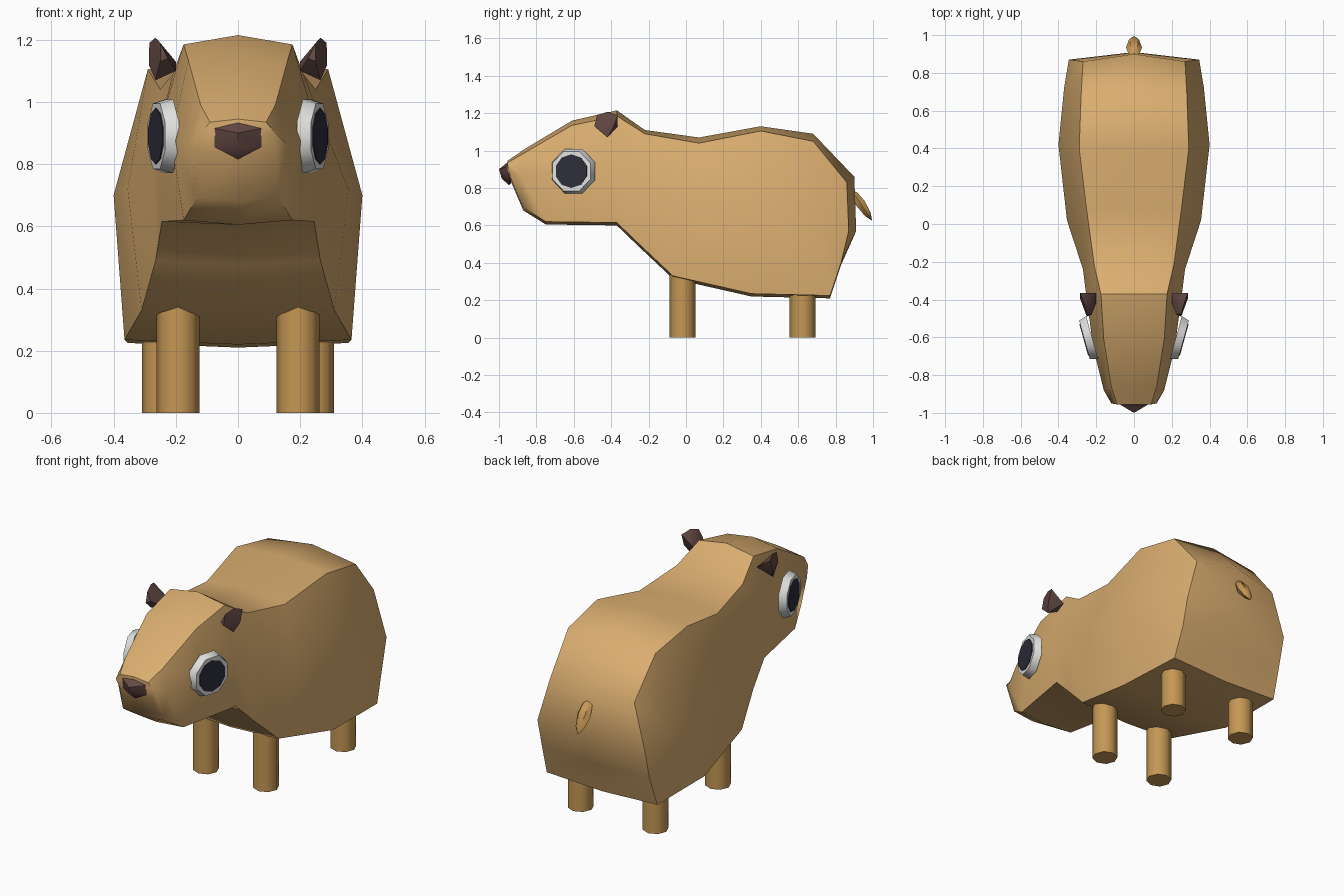
import bpy, bmesh, math
from mathutils import Vector, Matrix

cube = bpy.data.objects.get("Cube")
if cube:
    bpy.data.objects.remove(cube, do_unlink=True)


def material(name, rgb):
    m = bpy.data.materials.new(name)
    m.use_nodes = True
    m.diffuse_color = (*rgb, 1)
    bsdf = next(n for n in m.node_tree.nodes if n.type == 'BSDF_PRINCIPLED')
    bsdf.inputs["Base Color"].default_value = (*rgb, 1)
    bsdf.inputs["Roughness"].default_value = 0.8
    return m


FUR = material("tan fur", (0.70, 0.42, 0.16))
LIMB = material("golden brown limbs", (0.56, 0.31, 0.09))
DARK = material("dark brown skin", (0.13, 0.068, 0.06))
WHITE = material("eye white", (0.74, 0.74, 0.73))
IRIS = material("dark iris", (0.027, 0.027, 0.045))


def finish(bm, name, mat, angle=40):
    bmesh.ops.recalc_face_normals(bm, faces=bm.faces)
    me = bpy.data.meshes.new(name)
    bm.to_mesh(me)
    bm.free()
    me.materials.append(mat)
    ob = bpy.data.objects.new(name, me)
    bpy.context.scene.collection.objects.link(ob)
    bpy.ops.object.select_all(action='DESELECT')
    ob.select_set(True)
    bpy.context.view_layer.objects.active = ob
    bpy.ops.object.shade_smooth_by_angle(angle=math.radians(angle))
    return ob


def loft(rings, start, end):
    """Join closed rings of points and fan both ends to a point."""
    bm = bmesh.new()
    vs = [[bm.verts.new(p) for p in r] for r in rings]
    n = len(vs[0])
    for a, b in zip(vs, vs[1:]):
        for i in range(n):
            bm.faces.new((a[i], a[(i + 1) % n], b[(i + 1) % n], b[i]))
    for ring, tip in ((vs[0], start), (vs[-1], end)):
        t = bm.verts.new(tip)
        for i in range(n):
            bm.faces.new((ring[i], ring[(i + 1) % n], t))
    return bm


def hull(name, points, mat, angle):
    bm = bmesh.new()
    for p in points:
        bm.verts.new(p)
    res = bmesh.ops.convex_hull(bm, input=bm.verts)
    junk = {g for g in res["geom_interior"] if isinstance(g, bmesh.types.BMVert)}
    bmesh.ops.delete(bm, geom=list(junk), context='VERTS')
    return finish(bm, name, mat, angle)


def cylinder(name, r1, r2, depth, sides, matrix, mat, turn=0):
    bm = bmesh.new()
    bmesh.ops.create_cone(bm, cap_ends=True, segments=sides, radius1=r1,
                          radius2=r2, depth=depth,
                          matrix=matrix @ Matrix.Rotation(turn, 4, 'Z'))
    return finish(bm, name, mat, 50)


# Body and head: top (y, z), shoulder (x, drop), side (x, y, z), belly (x, y, z)
sections = [
    ((-0.955, 0.945), (0.09, 0.01), (0.12, -0.95, 0.90), (0.105, -0.93, 0.82)),
    ((-0.86, 1.01), (0.12, 0.02), (0.16, -0.88, 0.86), (0.13, -0.87, 0.68)),
    ((-0.61, 1.16), (0.16, 0.025), (0.215, -0.66, 0.88), (0.175, -0.75, 0.605)),
    ((-0.37, 1.215), (0.175, 0.03), (0.25, -0.40, 0.93), (0.245, -0.37, 0.60)),
    ((-0.22, 1.11), (0.21, 0.02), (0.27, -0.24, 0.82), (0.265, -0.24, 0.475)),
    ((0.07, 1.07), (0.25, 0.03), (0.355, 0.02, 0.72), (0.31, -0.07, 0.315)),
    ((0.40, 1.13), (0.29, 0.025), (0.40, 0.42, 0.70), (0.365, 0.35, 0.22)),
    ((0.68, 1.09), (0.28, 0.04), (0.37, 0.72, 0.66), (0.355, 0.77, 0.21)),
    ((0.90, 0.86), (0.27, 0.03), (0.345, 0.87, 0.57), (0.345, 0.83, 0.39)),
]
rings = []
for i, ((ty, tz), (sx, drop), (mx, my, mz), (bx, by, bz)) in enumerate(sections):
    sy = ty - 0.04 if i == len(sections) - 1 else ty
    half = [(sx, sy, tz - drop), (mx, my, mz), (bx, by, bz + 0.015)]
    rings.append([(0, ty, tz)] + half + [(0, by, bz)]
                 + [(-x, y, z) for x, y, z in reversed(half)])
finish(loft(rings, (0, -0.96, 0.89), (0, 0.91, 0.57)), "body", FUR, 45)

# Tail: a short spindle
a, b = Vector((0, 0.885, 0.79)), Vector((0, 0.995, 0.625))
across = (b - a).normalized().cross(Vector((1, 0, 0)))
tail = []
for t, r in ((0.15, 0.03), (0.45, 0.042), (0.8, 0.028)):
    c = a.lerp(b, t)
    tail.append([c + Vector((r * math.cos(k * math.pi / 3), 0, 0))
                 + across * (0.7 * r * math.sin(k * math.pi / 3)) for k in range(6)])
finish(loft(tail, a, b), "tail", LIMB, 50)

# Nose
hull("nose", [(0, -0.96, 0.933), (0, -1.0, 0.90), (0, -0.985, 0.85), (0, -0.945, 0.815),
              (0, -0.91, 0.86)]
     + [(s * 0.076, y, z) for s in (-1, 1) for y, z in ((-0.955, 0.915), (-0.945, 0.855))],
     DARK, 50)

ear = [(0.265, -0.42, 1.207), (0.285, -0.365, 1.19), (0.287, -0.39, 1.12),
       (0.265, -0.42, 1.07), (0.25, -0.49, 1.13), (0.25, -0.475, 1.19),
       (0.20, -0.42, 1.10), (0.20, -0.365, 1.13), (0.225, -0.48, 1.14)]

for side, s in (("left", 1), ("right", -1)):
    # Ears
    hull(side + "_ear", [(s * x, y, z) for x, y, z in ear], DARK, 35)

    # Legs
    for part, x, y, top in (("front", 0.193, -0.018, 0.42), ("hind", 0.24, 0.623, 0.32)):
        cylinder(f"{side}_{part}_leg", 0.069, 0.069, top, 8,
                 Matrix.Translation((s * x, y, top / 2)), LIMB)

    # Eyes: tilted disc with a thin iris plate on its outer face
    out = Vector((s * math.cos(0.27), -math.sin(0.27), 0))
    centre = Vector((s * 0.242, -0.607, 0.89))
    turn = out.to_track_quat('Z', 'Y').to_matrix().to_4x4()
    cylinder(side + "_eye_white", 0.128, 0.114, 0.042, 8,
             Matrix.Translation(centre) @ turn, WHITE, math.pi / 8)
    cylinder(side + "_iris", 0.09, 0.09, 0.006, 10,
             Matrix.Translation(centre + out * 0.022) @ turn, IRIS)
